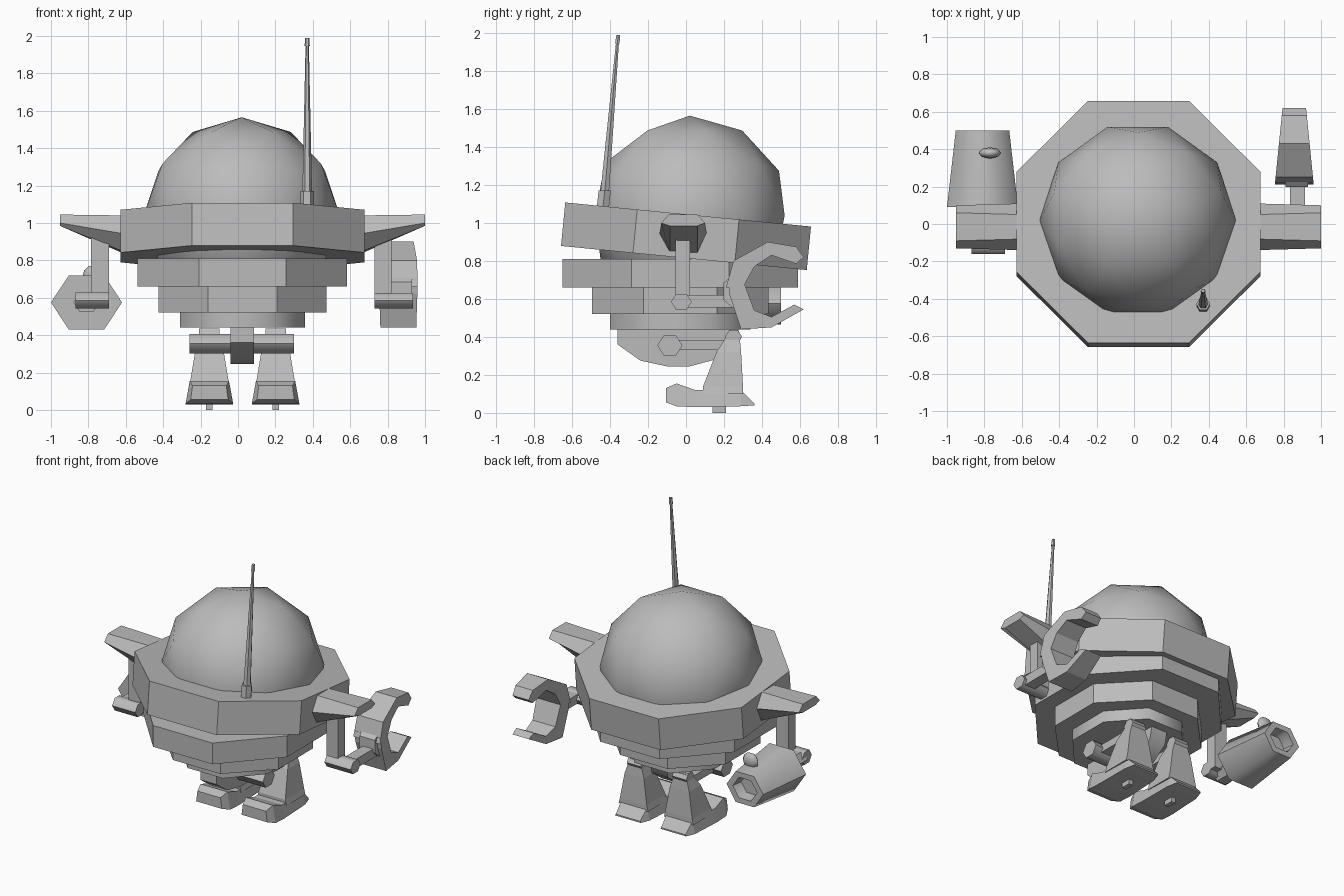
import bpy, bmesh, math
from math import cos, sin, pi, radians
from mathutils import Matrix, Vector

cube = bpy.data.objects.get("Cube")
if cube:
    bpy.data.objects.remove(cube)

CX = 0.024  # body centre line

grey = bpy.data.materials.new("plain_grey")
grey.use_nodes = True
grey.diffuse_color = (0.5, 0.5, 0.5, 1)
grey.node_tree.nodes["Principled BSDF"].inputs["Base Color"].default_value = (0.5, 0.5, 0.5, 1)


def finish(name, bm, smooth=0):
    """Turn a bmesh into an object; smooth is the crease angle in degrees, 0 is flat."""
    bmesh.ops.recalc_face_normals(bm, faces=bm.faces)
    mesh = bpy.data.meshes.new(name)
    bm.to_mesh(mesh)
    bm.free()
    mesh.materials.append(grey)
    if smooth:
        mesh.polygons.foreach_set("use_smooth", [True] * len(mesh.polygons))
        mesh.set_sharp_from_angle(angle=radians(smooth))
    obj = bpy.data.objects.new(name, mesh)
    bpy.context.collection.objects.link(obj)
    return obj


def loft(name, rings, smooth=0, matrix=None):
    """Skin a list of equal-sized point rings and cap both ends."""
    bm = bmesh.new()
    loops = [[bm.verts.new(p) for p in ring] for ring in rings]
    n = len(loops[0])
    for a, b in zip(loops, loops[1:]):
        for i in range(n):
            j = (i + 1) % n
            bm.faces.new((a[i], a[j], b[j], b[i]))
    bm.faces.new(loops[0][::-1])
    bm.faces.new(loops[-1])
    if matrix:
        bm.transform(matrix)
    return finish(name, bm, smooth)


def ngon(n, cx, cy, rx, ry, turn=0.0):
    return [(cx + rx * cos(turn + 2 * pi * i / n), cy + ry * sin(turn + 2 * pi * i / n))
            for i in range(n)]


def prism_x(name, profile, x0, x1, smooth=0):
    """Extrude a (y, z) profile along x."""
    return loft(name, [[(x, y, z) for y, z in profile] for x in (x0, x1)], smooth)


def rect(cx, cy, w, d, z):
    return [(cx + sx * w / 2, cy + sy * d / 2, z)
            for sx, sy in ((-1, -1), (1, -1), (1, 1), (-1, 1))]


def box(name, x0, x1, y0, y1, z0, z1):
    return prism_x(name, [(y0, z0), (y1, z0), (y1, z1), (y0, z1)], x0, x1)


def octagon_tier(name, cy, half_x, half_y, z0, z1, smooth=0, matrix=None):
    k = 1 / cos(pi / 8)
    outline = ngon(8, CX, cy, half_x * k, half_y * k, pi / 8)
    return loft(name, [[(x, y, z) for x, y in outline] for z in (z0, z1)], smooth, matrix)


# Dome
bm = bmesh.new()
bmesh.ops.create_icosphere(bm, subdivisions=2, radius=0.525)
bm.transform(Matrix.Translation((0.02, 0.02, 1.04)) @ Matrix.Rotation(pi / 2, 4, 'Z'))
finish("dome", bm, 40)

# Tilted rim and the stacked body tiers below it
tilt = Matrix.Translation((0, 0, 0.93)) @ Matrix.Rotation(radians(-5.6), 4, 'X')
octagon_tier("rim", 0, 0.652, 0.65, -0.115, 0.115, matrix=tilt)
octagon_tier("upper_tier", -0.03, 0.56, 0.62, 0.66, 0.81)
octagon_tier("middle_tier", -0.03, 0.448, 0.465, 0.52, 0.66)
octagon_tier("lower_tier", -0.03, 0.333, 0.37, 0.44, 0.52, smooth=50)

# Keel under the body
prism_x("keel", [(-0.36, 0.45), (-0.36, 0.36), (-0.24, 0.275), (-0.1, 0.245), (0.02, 0.245),
                 (0.15, 0.28), (0.26, 0.36), (0.28, 0.45)], -0.04, 0.085, 50)

# Antenna leaning back slightly
loft("antenna_base", [[(x, y + dy, z) for x, y in ngon(6, 0.37, -0.44, 0.037, 0.037)]
                      for z, dy in ((1.06, 0), (1.17, 0.012))])
for name, steps in (("antenna_rod", ((1.16, 0.026), (1.95, 0.009))),
                    ("antenna_tip", ((1.945, 0.014), (1.99, 0.011)))):
    loft(name, [[(x, y, z) for x, y in ngon(6, 0.37, -0.428 + (z - 1.16) * 0.085, r, r)]
                for z, r in steps])

# Side wings
for name, s in (("left_wing", 1), ("right_wing", -1)):
    root = [(-0.08, 1.04), (0.05, 1.04), (0.11, 0.94), (0.06, 0.83), (-0.085, 0.84), (-0.14, 0.94)]
    tip = [(-0.09, 1.045), (0.06, 1.045), (0.1, 1.0), (0.06, 0.985), (-0.085, 0.985), (-0.13, 1.0)]
    loft(name, [[(CX + s * x, y, z) for y, z in ring]
                for x, ring in ((0.62, root), (0.977, tip))])

# Left arm: strut, elbow, forearm
box("left_strut", 0.73, 0.82, -0.055, 0.02, 0.575, 0.93)
prism_x("left_elbow", ngon(6, -0.025, 0.585, 0.055, 0.048), 0.73, 0.935, 61)
box("left_forearm", 0.835, 0.915, 0.0, 0.25, 0.555, 0.62)

# Claw with a hub and two hooked jaws that narrow towards the tips
prism_x("claw_hub", ngon(6, 0.25, 0.64, 0.06, 0.09, pi / 6), 0.81, 0.93)


def jaw(name, profile):
    rings = []
    for s in (-1, 1):
        rings.append([(0.857 + s * (0.105 - 0.1 * max(0, y - 0.2)), y, z) for y, z in profile])
    loft(name, rings)


jaw("upper_jaw", [(0.21, 0.66), (0.25, 0.8), (0.43, 0.9), (0.58, 0.875), (0.62, 0.82),
                  (0.58, 0.785), (0.45, 0.83), (0.36, 0.77), (0.3, 0.66)])
jaw("lower_jaw", [(0.22, 0.7), (0.23, 0.62), (0.29, 0.44), (0.45, 0.45), (0.62, 0.545),
                  (0.57, 0.57), (0.45, 0.505), (0.36, 0.54), (0.3, 0.7)])

# Right arm: strut, elbow, forearm
box("right_strut", -0.785, -0.69, -0.1, -0.02, 0.565, 0.93)
prism_x("right_elbow", ngon(6, -0.105, 0.585, 0.055, 0.05), -0.87, -0.69, 61)
loft("right_forearm", [[(x, y, z) for x, z in ngon(6, -0.81, 0.575, 0.07, 0.06)]
                       for y in (-0.1, 0.12)])

# Hexagonal canister with a hollow rear end
loft("canister", [[(x, y, z) for x, z in ngon(6, -0.81, 0.575, r, r * 0.875)]
                  for y, r in ((0.09, 0.19), (0.5, 0.143), (0.5, 0.095), (0.42, 0.085))], 61)
bm = bmesh.new()
bmesh.ops.create_uvsphere(bm, u_segments=8, v_segments=6, radius=1)
bm.transform(Matrix.Translation((-0.77, 0.38, 0.72)) @ Matrix.Diagonal((0.06, 0.03, 0.055, 1)))
finish("canister_knob", bm, 60)

# Hip axle
prism_x("hip_axle", ngon(6, -0.085, 0.355, 0.066, 0.06), -0.26, 0.30, 61)

# Legs and feet
for side, s in (("left", 1), ("right", -1)):
    cx = CX + s * 0.177
    box(side + "_hip_link", cx - 0.04, cx + 0.04, -0.08, 0.22, 0.33, 0.385)
    loft(side + "_leg", [rect(cx, 0.195, 0.23, 0.21, 0.1), rect(cx, 0.195, 0.21, 0.21, 0.14),
                         rect(cx, 0.225, 0.15, 0.13, 0.32), rect(cx, 0.255, 0.08, 0.05, 0.43)])
    prism_x(side + "_knee", ngon(6, 0.25, 0.4, 0.045, 0.042), cx - 0.055, cx + 0.055)
    # Foot sections from toe to heel: y, bottom, top, bottom half width, top half width
    foot = [(-0.105, 0.055, 0.13, 0.1, 0.09), (-0.05, 0.035, 0.155, 0.127, 0.105),
            (0.05, 0.03, 0.12, 0.127, 0.108), (0.29, 0.035, 0.12, 0.12, 0.1),
            (0.36, 0.04, 0.05, 0.1, 0.095)]
    loft(side + "_foot", [[(cx - b, y, z0), (cx + b, y, z0), (cx + t, y, z1), (cx - t, y, z1)]
                          for y, z0, z1, b, t in foot])
    box(side + "_sole_peg", cx - 0.017, cx + 0.017, 0.14, 0.21, 0.0, 0.04)
